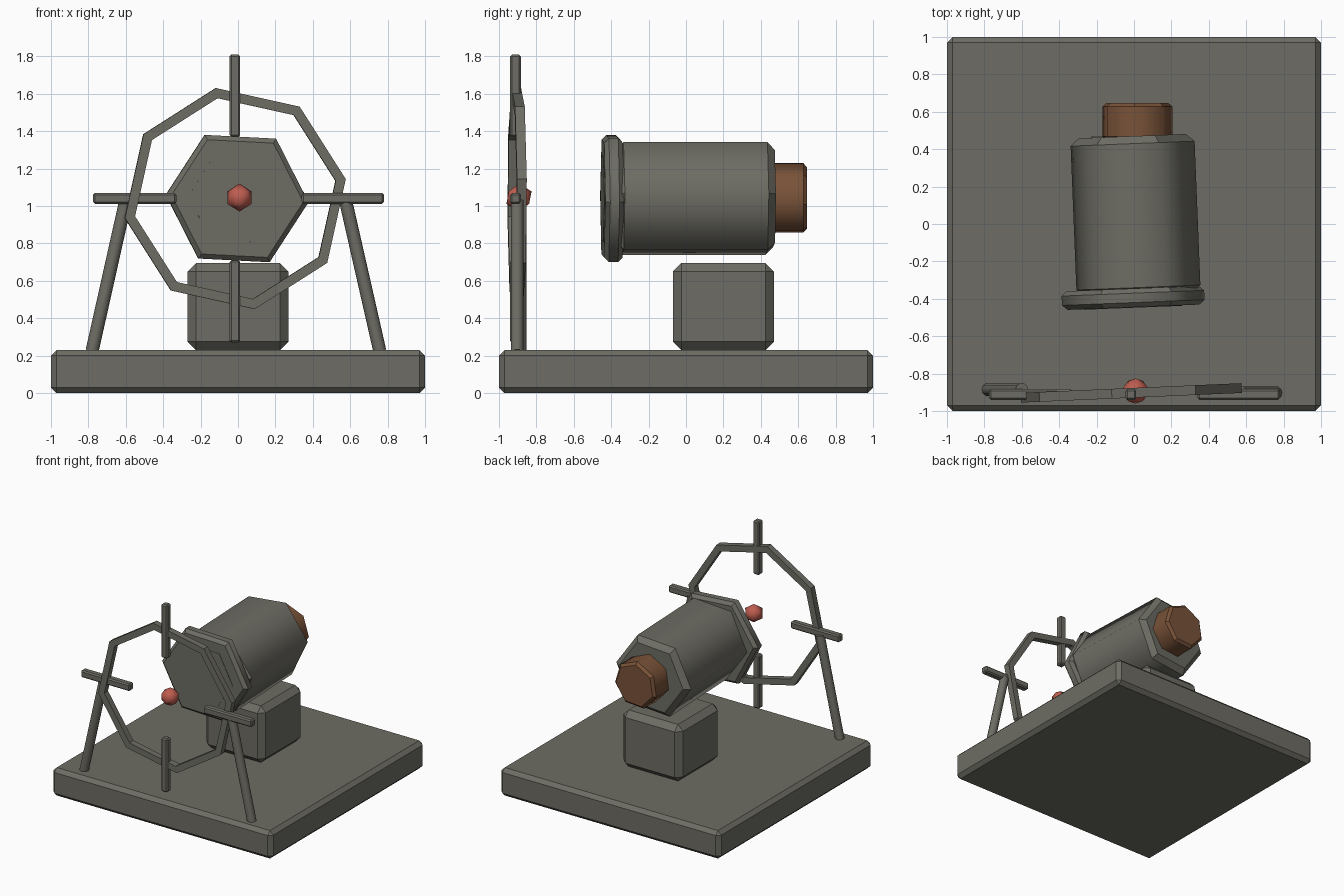
import bpy, bmesh, math
from mathutils import Vector, Matrix

if "Cube" in bpy.data.objects:
    bpy.data.objects.remove(bpy.data.objects["Cube"])


def material(name, rgb):
    m = bpy.data.materials.new(name)
    m.diffuse_color = (*rgb, 1)
    m.use_nodes = True
    m.node_tree.nodes["Principled BSDF"].inputs["Base Color"].default_value = m.diffuse_color
    return m


GREY = material("olive grey", (0.155, 0.152, 0.128))
BROWN = material("rust brown", (0.19, 0.085, 0.04))
RED = material("bead red", (0.52, 0.11, 0.08))


def finish(name, bm, mat, matrix=Matrix()):
    bmesh.ops.recalc_face_normals(bm, faces=bm.faces)
    me = bpy.data.meshes.new(name)
    bm.to_mesh(me)
    bm.free()
    me.materials.append(mat)
    ob = bpy.data.objects.new(name, me)
    ob.matrix_world = matrix
    bpy.context.collection.objects.link(ob)
    return ob


def box(name, lo, hi, bevel, mat=GREY):
    lo, hi = Vector(lo), Vector(hi)
    bm = bmesh.new()
    bmesh.ops.create_cube(bm, size=1)
    bmesh.ops.scale(bm, vec=hi - lo, verts=bm.verts)
    bmesh.ops.translate(bm, vec=(lo + hi) / 2, verts=bm.verts)
    bmesh.ops.bevel(bm, geom=bm.edges[:], offset=bevel, segments=1, affect='EDGES')
    return finish(name, bm, mat)


def prism(name, sides, radius, length, bevel, roll, yaw, center, mat=GREY):
    """Prism along y with bevelled rims; roll and yaw in degrees."""
    bm = bmesh.new()
    rims = []
    for y in (-length / 2, length / 2):
        ring = []
        for i in range(sides):
            a = math.radians(roll) + math.tau * i / sides
            ring.append(bm.verts.new((radius * math.cos(a), y, radius * math.sin(a))))
        rims.append(ring)
    caps = [bm.faces.new(r) for r in rims]
    for i in range(sides):
        j = (i + 1) % sides
        f = bm.faces.new((rims[0][i], rims[0][j], rims[1][j], rims[1][i]))
        f.smooth = True
    if bevel:
        edges = [e for c in caps for e in c.edges]
        res = bmesh.ops.bevel(bm, geom=edges, offset=bevel, segments=1, affect='EDGES')
        for f in res["faces"]:
            f.smooth = False
    m = Matrix.Translation(center) @ Matrix.Rotation(math.radians(yaw), 4, 'Z')
    return finish(name, bm, mat, m)


def rod(name, start, end, radius, sides=10):
    start, end = Vector(start), Vector(end)
    d = end - start
    bm = bmesh.new()
    bmesh.ops.create_cone(bm, cap_ends=True, segments=sides, radius1=radius,
                          radius2=radius, depth=d.length)
    for f in bm.faces:
        f.smooth = len(f.verts) == 4
    m = Matrix.Translation((start + end) / 2) @ d.to_track_quat('Z', 'Y').to_matrix().to_4x4()
    return finish(name, bm, GREY, m)


# base slab and pedestal
box("base", (-1, -1, 0), (1, 1, 0.23), 0.03)
box("pedestal", (-0.27, -0.07, 0.23), (0.27, 0.47, 0.695), 0.045)

# barrel, front collar, front plate and rear cap
prism("barrel", 6, 0.333, 0.85, 0.04, 5, 2.3, (0.008, 0.045, 1.04))
prism("front_collar", 6, 0.382, 0.10, 0.025, -3, 2.3, (-0.005, -0.395, 1.04))
prism("front_plate", 6, 0.262, 0.008, 0, -3, 2.3, (-0.005, -0.444, 1.04))
prism("rear_cap", 7, 0.193, 0.20, 0.02, 94, 0, (0.015, 0.547, 1.037), BROWN)

# eight-sided sight ring with a square section
bm = bmesh.new()
loops = []
for i in range(8):
    a = math.radians(10 + 45 * i)
    loops.append([bm.verts.new((r * math.cos(a), y, r * math.sin(a)))
                  for r, y in ((0.6, -0.026), (0.6, 0.026), (0.545, 0.026), (0.545, -0.026))])
for i in range(8):
    p, q = loops[i], loops[(i + 1) % 8]
    for k in range(4):
        n = (k + 1) % 4
        bm.faces.new((p[k], p[n], q[n], q[k]))
finish("sight_ring", bm, GREY,
       Matrix.Translation((-0.015, -0.903, 1.04)) @ Matrix.Rotation(math.radians(2.5), 4, 'Z'))

# four crosshair bars
Y0, Y1 = -0.94, -0.883
box("top_bar", (-0.045, Y0, 1.37), (0.012, Y1, 1.81), 0.01)
box("bottom_bar", (-0.045, Y0, 0.27), (0.012, Y1, 0.71), 0.01)
box("left_bar", (-0.775, Y0, 1.012), (-0.33, Y1, 1.07), 0.01)
box("right_bar", (0.34, Y0, 1.012), (0.78, Y1, 1.07), 0.01)

# splayed legs
rod("left_leg", (-0.78, -0.885, 0.225), (-0.60, -0.885, 1.03), 0.035)
rod("right_leg", (0.758, -0.903, 0.225), (0.575, -0.903, 1.03), 0.035)

# centre bead
bm = bmesh.new()
bmesh.ops.create_icosphere(bm, subdivisions=1, radius=0.075)
for f in bm.faces:
    f.smooth = True
finish("centre_bead", bm, RED,
       Matrix.Translation((0.008, -0.893, 1.045)) @ Matrix.Rotation(math.radians(90), 4, 'Z'))
